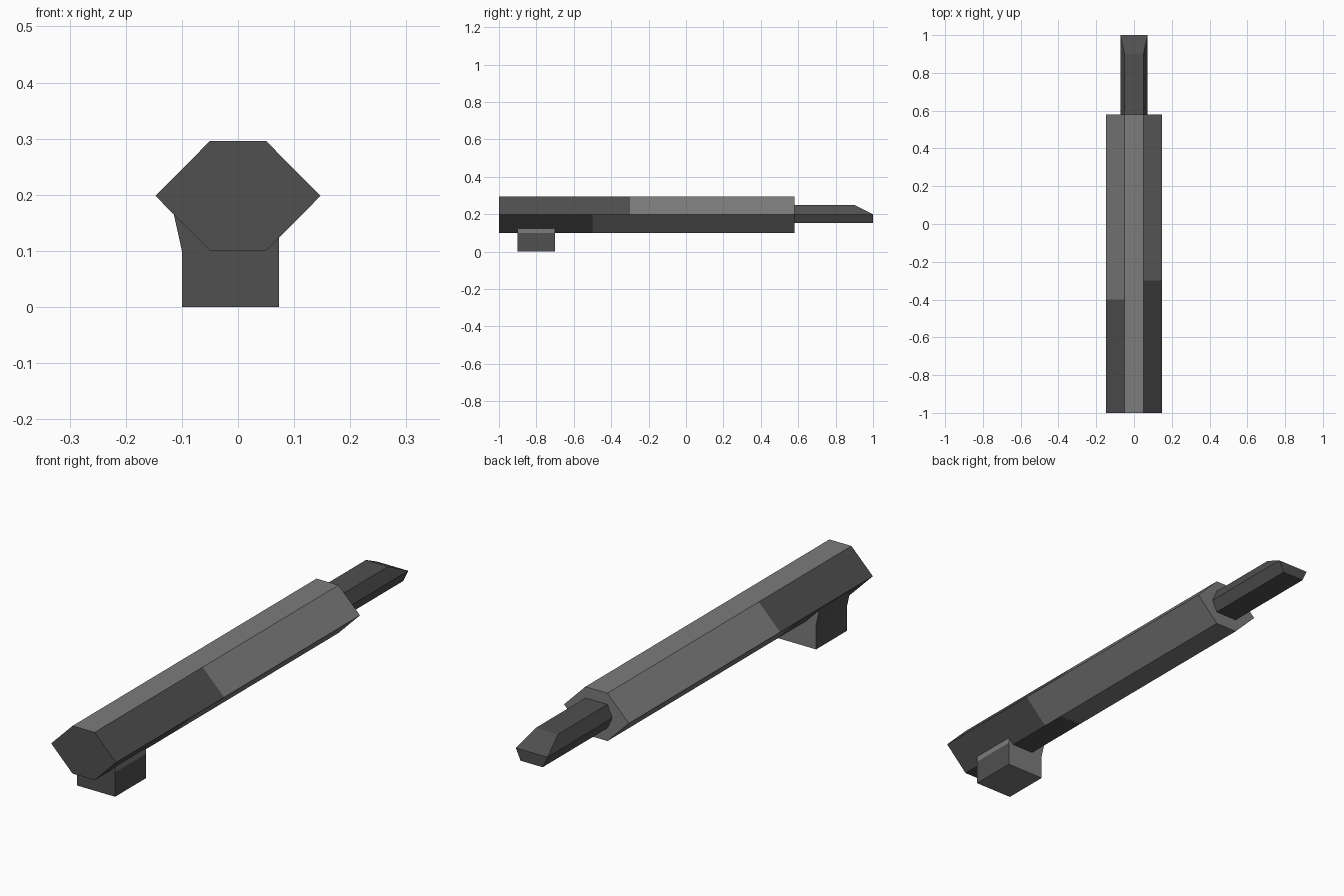
import bpy, bmesh

if "Cube" in bpy.data.objects:
    bpy.data.objects.remove(bpy.data.objects["Cube"])


def material(name, v):
    m = bpy.data.materials.new(name)
    m.diffuse_color = (v, v, v, 1)
    m.use_nodes = True
    m.node_tree.nodes["Principled BSDF"].inputs["Base Color"].default_value = m.diffuse_color
    return m


MATS = [material("light grey", 0.2), material("dark grey", 0.08)]


def prism(name, profile, ys, side_rule, cap_mats):
    """Sweep an x/z profile along y; side_rule(side, y_mid) gives the material."""
    bm = bmesh.new()
    rings = [[bm.verts.new((x, y, z)) for x, z in profile] for y in ys]
    n = len(profile)
    for a, b in zip(rings, rings[1:]):
        for i in range(n):
            j = (i + 1) % n
            f = bm.faces.new((a[i], a[j], b[j], b[i]))
            f.material_index = side_rule(i, (a[i].co.y + b[i].co.y) / 2)
    for ring, m in zip((rings[0], rings[-1]), cap_mats):
        bm.faces.new(ring).material_index = m
    bmesh.ops.recalc_face_normals(bm, faces=bm.faces)
    me = bpy.data.meshes.new(name)
    ob = bpy.data.objects.new(name, me)
    for m in MATS:
        me.materials.append(m)
    bm.to_mesh(me)
    bm.free()
    bpy.context.collection.objects.link(ob)
    return ob


# Hexagonal body: each side is dark at the front up to its own split
# sides in order: bottom, lower right, upper right, top, upper left, lower left
splits = [-0.4, -0.5, -0.3, -1.0, -0.4, -0.5]
prism("body",
      [(-0.05, 0.1), (0.05, 0.1), (0.147, 0.198), (0.05, 0.296), (-0.05, 0.296), (-0.147, 0.198)],
      [-1, -0.5, -0.4, -0.3, 0.58],
      lambda i, y: int(y < splits[i]), (1, 0))

# Barrel with a sloped upper tip
barrel = prism("barrel",
               [(-0.05, 0.153), (0.05, 0.153), (0.072, 0.2), (0.05, 0.25), (-0.05, 0.25), (-0.072, 0.2)],
               [0.56, 1.0], lambda i, y: 1, (1, 1))
bm = bmesh.new()
bm.from_mesh(barrel.data)
cut = bmesh.ops.bisect_plane(bm, geom=bm.verts[:] + bm.edges[:] + bm.faces[:],
                             plane_co=(0, 1.0, 0.2), plane_no=(0, 0.05, 0.1), clear_outer=True)
edges = [e for e in cut["geom_cut"] if isinstance(e, bmesh.types.BMEdge)]
edges += [e for e in bm.edges if e.is_boundary and e not in edges]
for f in bmesh.ops.holes_fill(bm, edges=edges, sides=0)["faces"]:
    f.material_index = 1
bmesh.ops.recalc_face_normals(bm, faces=bm.faces)
bm.to_mesh(barrel.data)
bm.free()

# Mounting block under the front: light bottom, back and upper right strip
prism("mount_block",
      [(-0.1, 0), (0.073, 0), (0.073, 0.1), (0.073, 0.126), (0, 0.18), (-0.115, 0.168), (-0.1, 0.1)],
      [-0.9, -0.7], lambda i, y: int(i not in (0, 2)), (1, 0))
